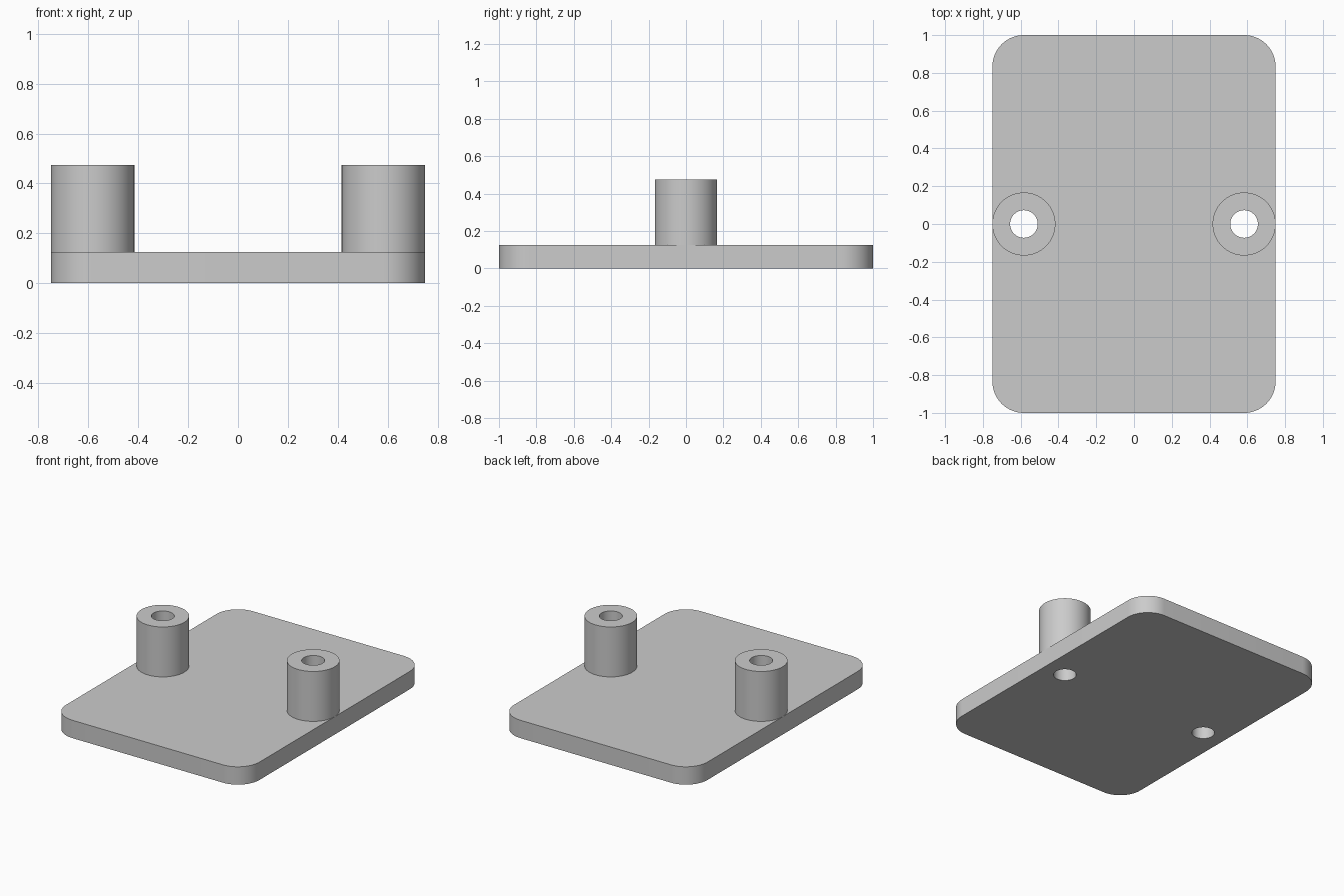
import bpy
import bmesh
import math

default = bpy.data.objects.get("Cube")
if default:
    bpy.data.objects.remove(default, do_unlink=True)

WIDTH, DEPTH, THICK = 1.5, 2.0, 0.125
POST_R, HOLE_R, POST_TOP = 0.167, 0.073, 0.475
POST_X = WIDTH / 2 - POST_R
SEGMENTS = 64

grey = bpy.data.materials.new("plain_grey")
grey.use_nodes = True
colour = (0.6, 0.6, 0.6, 1)
grey.diffuse_color = colour
grey.node_tree.nodes["Principled BSDF"].inputs["Base Color"].default_value = colour


def add_object(name, bm):
    bmesh.ops.recalc_face_normals(bm, faces=bm.faces)
    mesh = bpy.data.meshes.new(name)
    bm.to_mesh(mesh)
    bm.free()
    mesh.materials.append(grey)
    obj = bpy.data.objects.new(name, mesh)
    bpy.context.collection.objects.link(obj)
    return obj


def activate(obj):
    bpy.ops.object.select_all(action='DESELECT')
    obj.select_set(True)
    bpy.context.view_layer.objects.active = obj


def smooth(obj):
    activate(obj)
    bpy.ops.object.shade_smooth_by_angle(angle=math.radians(30))


def cylinder(name, x, radius, bottom, top):
    bm = bmesh.new()
    bmesh.ops.create_cone(bm, cap_ends=True, segments=SEGMENTS, radius1=radius,
                          radius2=radius, depth=top - bottom)
    bmesh.ops.translate(bm, verts=bm.verts, vec=(x, 0, (top + bottom) / 2))
    return add_object(name, bm)


def drill(obj, cutter):
    mod = obj.modifiers.new("bore", 'BOOLEAN')
    mod.operation = 'DIFFERENCE'
    mod.solver = 'EXACT'
    mod.object = cutter
    activate(obj)
    bpy.ops.object.modifier_apply(modifier=mod.name)


# Base plate with rounded vertical corners
bm = bmesh.new()
bmesh.ops.create_cube(bm, size=1)
bmesh.ops.scale(bm, verts=bm.verts, vec=(WIDTH, DEPTH, THICK))
bmesh.ops.translate(bm, verts=bm.verts, vec=(0, 0, THICK / 2))
corners = [e for e in bm.edges if abs(e.verts[0].co.z - e.verts[1].co.z) > THICK / 2]
bmesh.ops.bevel(bm, geom=corners, offset=POST_R, offset_type='OFFSET',
                segments=16, profile=0.5, affect='EDGES')
plate = add_object("base_plate", bm)

# Two hollow posts, bored right through the plate
for side, x in (("left", POST_X), ("right", -POST_X)):
    post = cylinder(side + "_post", x, POST_R, THICK, POST_TOP)
    cutter = cylinder(side + "_bore_cutter", x, HOLE_R, -THICK, POST_TOP + THICK)
    cutter.hide_render = True
    drill(post, cutter)
    drill(plate, cutter)
    bpy.data.objects.remove(cutter, do_unlink=True)
    smooth(post)
smooth(plate)
